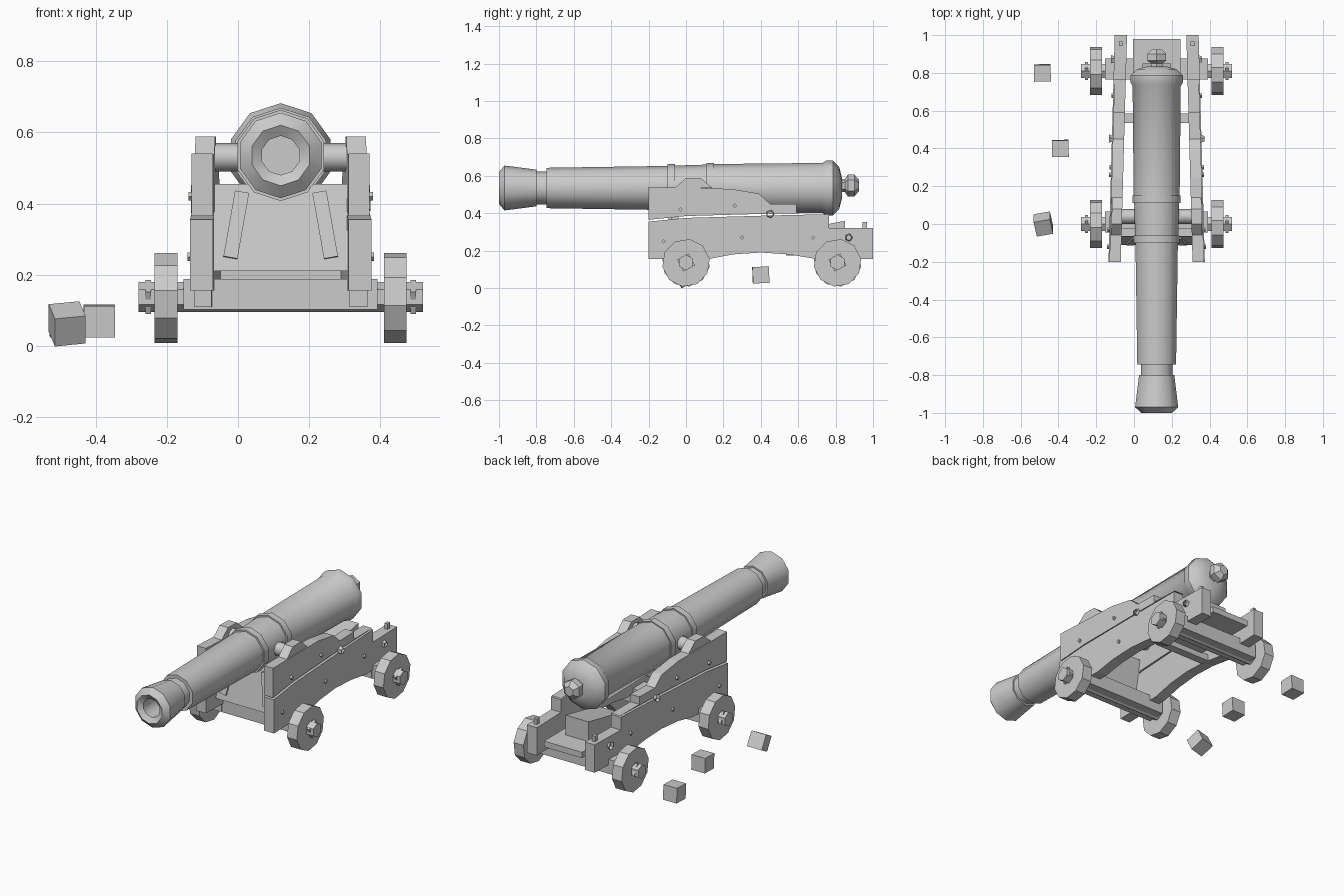
import bpy, bmesh
from math import sin, cos, pi, radians
from mathutils import Matrix, Vector

cube = bpy.data.objects.get("Cube")
if cube:
    bpy.data.objects.remove(cube, do_unlink=True)

grey = bpy.data.materials.new("plain grey")
grey.use_nodes = True
colour = (0.6, 0.6, 0.6, 1)
grey.diffuse_color = colour
grey.node_tree.nodes["Principled BSDF"].inputs["Base Color"].default_value = colour

MID = 0.12      # x of the gun's centre plane
BORE_Z = 0.535  # height of the barrel axis
FRONT, REAR = 0.0, 0.81
SIDES = (("right", -1), ("left", 1))


def finish(name, bm, smooth=0):
    bmesh.ops.recalc_face_normals(bm, faces=bm.faces)
    mesh = bpy.data.meshes.new(name)
    bm.to_mesh(mesh)
    bm.free()
    mesh.materials.append(grey)
    ob = bpy.data.objects.new(name, mesh)
    bpy.context.collection.objects.link(ob)
    if smooth:
        bpy.ops.object.select_all(action="DESELECT")
        ob.select_set(True)
        bpy.context.view_layer.objects.active = ob
        bpy.ops.object.shade_smooth_by_angle(angle=radians(smooth))
    return ob


def turned(name, profile, centre, axis="y", sides=8, start=0.0, smooth=0):
    """Solid of (position, radius) rings along the x or y axis."""
    bm = bmesh.new()
    rings = []
    for t, r in profile:
        ring = []
        for i in range(sides):
            a = start + 2 * pi * i / sides
            u, w = r * sin(a), r * cos(a)
            p = Vector((u, t, w)) if axis == "y" else Vector((t, u, w))
            ring.append(bm.verts.new(p + Vector(centre)))
        rings.append(ring)
    for a, b in zip(rings, rings[1:]):
        for i in range(sides):
            j = (i + 1) % sides
            bm.faces.new((a[i], a[j], b[j], b[i]))
    bm.faces.new(rings[0])
    bm.faces.new(rings[-1])
    return finish(name, bm, smooth)


def box(name, size, centre, rot=None):
    bm = bmesh.new()
    m = Matrix.Translation(centre) @ (rot or Matrix()) @ Matrix.Diagonal((*size, 1))
    bmesh.ops.create_cube(bm, size=1, matrix=m)
    return finish(name, bm)


def cheek_x(y):
    """Distance of a cheek's inner face from the centre plane; closes aft."""
    return 0.19 - 0.033 * (y + 0.2) / 1.2


def plank(name, outline, side, thick=0.065, shift=0.0):
    """Side plank with a (y, z) outline that follows the tapering carriage."""
    bm = bmesh.new()
    faces = []
    for off in (shift, shift + thick):
        verts = [bm.verts.new((MID + side * (cheek_x(y) + off), y, z)) for y, z in outline]
        faces.append(verts)
        bm.faces.new(verts)
    n = len(outline)
    for i in range(n):
        j = (i + 1) % n
        bm.faces.new((faces[0][i], faces[0][j], faces[1][j], faces[1][i]))
    return finish(name, bm)


# Barrel with open bore, muzzle swell, rings and breech
turned("barrel", [
    (-0.7, 0.055), (-0.98, 0.055), (-1.0, 0.085), (-0.97, 0.12), (-0.8, 0.098),
    (-0.8, 0.088), (-0.745, 0.088), (-0.745, 0.108), (-0.1, 0.118), (-0.1, 0.128),
    (-0.06, 0.128), (-0.06, 0.12), (0.11, 0.125), (0.11, 0.134), (0.15, 0.134),
    (0.15, 0.128), (0.73, 0.134), (0.75, 0.147), (0.785, 0.147), (0.82, 0.11),
    (0.835, 0.05)], (MID, 0, BORE_Z), sides=10, smooth=40)
turned("cascabel_knob", [(0.82, 0.035), (0.85, 0.035), (0.865, 0.058), (0.9, 0.058),
                         (0.925, 0.03)], (MID, 0, 0.548), sides=6)
turned("trunnions", [(-0.225, 0.04), (0.225, 0.04)], (MID, 0.04, 0.53), "x", 8, smooth=50)

# Carriage sides
lower = [(-0.2, 0.155), (0.12, 0.155), (0.25, 0.18), (0.4, 0.19), (0.55, 0.18),
         (0.7, 0.155), (1.0, 0.155), (1.0, 0.32), (0.765, 0.32), (0.765, 0.395),
         (0.45, 0.388), (0.0, 0.375), (-0.2, 0.355)]
upper = [(-0.2, 0.365), (0.0, 0.385), (0.45, 0.398), (0.765, 0.402), (0.59, 0.405),
         (0.59, 0.45), (0.45, 0.45), (0.39, 0.505), (0.24, 0.53), (-0.2, 0.54)]
cap = [(-0.06, 0.535), (0.0, 0.588), (0.08, 0.588), (0.14, 0.535)]
for label, s in SIDES:
    plank(label + "_lower_cheek", lower, s)
    plank(label + "_upper_cheek", upper, s, 0.06)
    plank(label + "_trunnion_cap", cap, s, 0.055)

    # Cleats, bolts and rings on the cheek
    for y in (FRONT, REAR):
        plank(label + "_axle_bracket", [(y - 0.05, 0.11), (y + 0.05, 0.11),
              (y + 0.05, 0.157), (y - 0.05, 0.157)], s, 0.05, 0.008)
    for y, z in ((-0.12, 0.25), (-0.03, 0.42), (0.26, 0.44), (0.3, 0.27), (0.68, 0.27)):
        x = MID + s * (cheek_x(y) + 0.068)
        turned(label + "_bolt", [(-0.006, 0.012), (0.006, 0.012)], (x, y, z), "x", 4)
    for y, z in ((0.45, 0.395), (0.87, 0.27)):
        bm = bmesh.new()
        x = MID + s * (cheek_x(y) + 0.07)
        bmesh.ops.create_cone(bm, segments=5, radius1=0.024, radius2=0.016, depth=0.02,
                              matrix=Matrix.Translation((x, y, z)) @ Matrix.Rotation(pi / 2, 4, "Y"))
        finish(label + "_ring", bm)
    box(label + "_tail_eye", (0.02, 0.025, 0.035), (MID + s * 0.19, 0.955, 0.335))

    # Braces on the front transom
    lean = Matrix.Rotation(radians(10 * -s), 4, "Y") @ Matrix.Rotation(radians(-10), 4, "X")
    box(label + "_transom_brace", (0.04, 0.012, 0.19), (MID + s * 0.125, -0.092, 0.34), lean)

# Front transom and bottom board
bm = bmesh.new()
for y, z, half in ((-0.11, 0.21, 0.195), (-0.065, 0.455, 0.19)):
    for dy in (0, 0.04):
        for s in (-1, 1):
            bm.verts.new((MID + s * half, y + dy, z))
bmesh.ops.convex_hull(bm, input=bm.verts)
bmesh.ops.dissolve_limit(bm, angle_limit=0.02, verts=bm.verts, edges=bm.edges)
finish("front_transom", bm)

# Rear bed, quoin wedge and cross bar under the breech
box("breech_bed", (0.25, 0.43, 0.035), (MID, 0.765, 0.225))
plank_half = 0.075
bm = bmesh.new()
for y, z in ((0.55, 0.243), (0.85, 0.243), (0.85, 0.36), (0.55, 0.30)):
    for s in (-1, 1):
        bm.verts.new((MID + s * plank_half, y, z))
bmesh.ops.convex_hull(bm, input=bm.verts)
bmesh.ops.dissolve_limit(bm, angle_limit=0.02, verts=bm.verts, edges=bm.edges)
finish("quoin", bm)
box("bed_cross_bar", (0.34, 0.05, 0.04), (MID, 0.56, 0.195))

# Axles, hubs and wheels
for label, y in (("front", FRONT), ("rear", REAR)):
    box(label + "_axle", (0.545, 0.11, 0.085), (MID, y + 0.01, 0.145))
    turned(label + "_axle_arms", [(-0.4, 0.042), (0.4, 0.042)], (MID, y, 0.137), "x", 6)
    for side, s in SIDES:
        turned(label + "_" + side + "_wheel", [(-0.032, 0.128), (0.032, 0.128)],
               (MID + s * 0.322, y, 0.135), "x", 10, 0.15 * s)
        turned(label + "_" + side + "_linchpin", [(-0.008, 0.05), (0.008, 0.05)],
               (MID + s * 0.372, y, 0.137), "x", 4, 0.3)

# Loose blocky shot beside the carriage
for i, (x, y, z, tilt) in enumerate(((-0.48, 0.0, 0.062, 0.5), (-0.39, 0.4, 0.07, 0.04),
                                     (-0.485, 0.8, 0.07, 0.05))):
    box("shot_%d" % (i + 1), (0.088, 0.088, 0.088), (x, y, z),
        Matrix.Rotation(tilt, 4, "X") @ Matrix.Rotation(tilt * 0.4, 4, "Z"))
